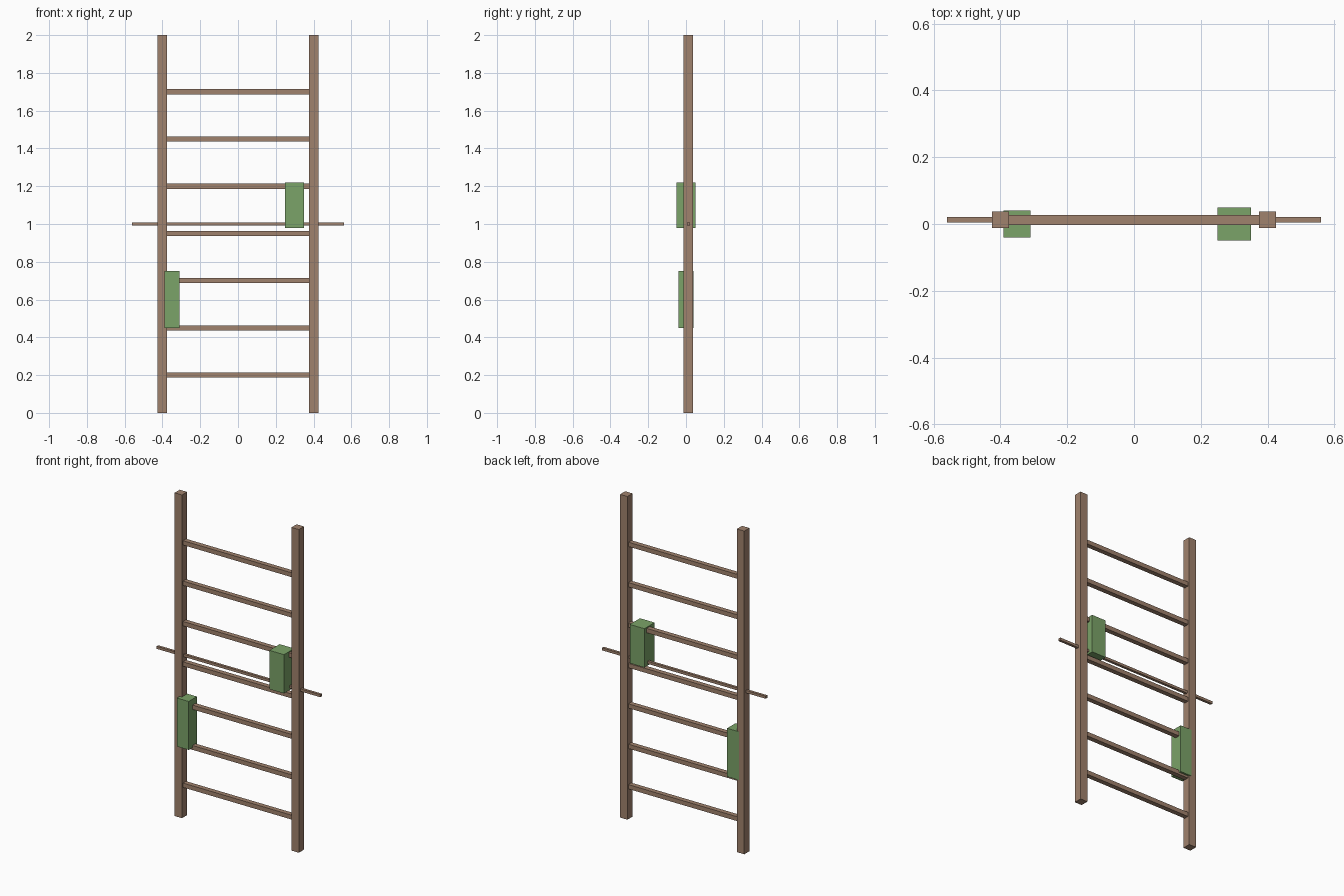
import bpy

if "Cube" in bpy.data.objects:
    bpy.data.objects.remove(bpy.data.objects["Cube"])


def material(name, rgb):
    mat = bpy.data.materials.new(name)
    mat.diffuse_color = (*rgb, 1.0)
    mat.use_nodes = True
    mat.node_tree.nodes["Principled BSDF"].inputs["Base Color"].default_value = mat.diffuse_color
    return mat


WOOD = material("brown wood", (0.352, 0.223, 0.153))
LEAF = material("leaf green", (0.198, 0.366, 0.138))


def box(name, centre, size, mat):
    bpy.ops.mesh.primitive_cube_add(size=1, location=centre)
    obj = bpy.context.object
    obj.name = name
    obj.scale = size
    bpy.ops.object.transform_apply(location=False, rotation=False, scale=True)
    obj.data.materials.append(mat)
    return obj


Y = 0.0125  # depth of the wooden frame's centre line

# Side posts
for side, x in (("left", -0.4), ("right", 0.4)):
    box(f"{side}_post", (x, Y, 1.0), (0.05, 0.05, 2.0), WOOD)

# Evenly spaced rungs between the posts
for i in range(7):
    box(f"rung_{i + 1}", (0, Y, 0.2 + 0.25 * i), (0.76, 0.03, 0.027), WOOD)

# Thin crossbar running through both posts
box("crossbar", (0, Y, 1.0), (1.12, 0.016, 0.016), WOOD)

# Foliage clumps hanging on the rungs
box("lower_foliage", (-0.35, 0, 0.6), (0.08, 0.08, 0.3), LEAF)
box("upper_foliage", (0.3, 0, 1.1), (0.1, 0.1, 0.24), LEAF)
